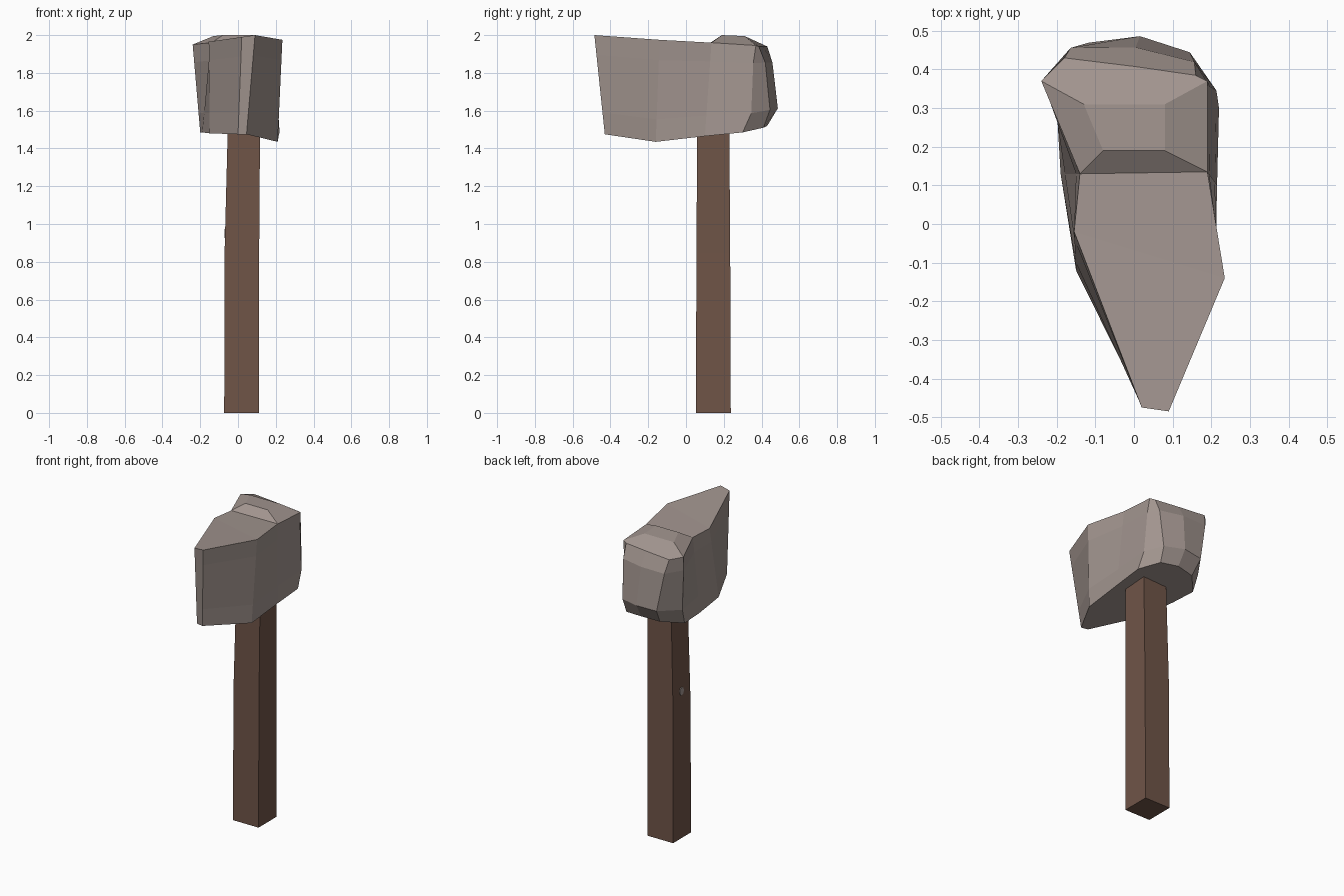
import bpy, bmesh, math
from mathutils import Vector

if "Cube" in bpy.data.objects:
    bpy.data.objects.remove(bpy.data.objects["Cube"])


def material(name, rgb):
    m = bpy.data.materials.new(name)
    m.diffuse_color = (*rgb, 1)
    m.use_nodes = True
    m.node_tree.nodes["Principled BSDF"].inputs["Base Color"].default_value = m.diffuse_color
    return m


STONE = material("warm grey stone", (0.36, 0.30, 0.275))
WOOD = material("brown wood", (0.16, 0.09, 0.064))


def build(name, rings, mat, cap_top=True, extra=None):
    """Loft matching closed rings, close the bottom and (optionally) the top."""
    bm = bmesh.new()
    vs = [[bm.verts.new(p) for p in r] for r in rings]
    n = len(vs[0])
    for a, b in zip(vs, vs[1:]):
        for i in range(n):
            j = (i + 1) % n
            bm.faces.new((a[i], a[j], b[j], b[i]))
    bm.faces.new(vs[0][::-1])
    if cap_top:
        bm.faces.new(vs[-1])
    if extra:
        extra(bm, vs[-1])
    bmesh.ops.recalc_face_normals(bm, faces=bm.faces)
    me = bpy.data.meshes.new(name)
    bm.to_mesh(me)
    bm.free()
    me.materials.append(mat)
    ob = bpy.data.objects.new(name, me)
    bpy.context.collection.objects.link(ob)
    return ob


# Stone head: bottom and top outlines, from the narrow front edge round the right side
bottom = [Vector(p) for p in (
    (0.0, -.42, 1.475), (.045, -.43, 1.475), (.21, -.16, 1.435), (.215, .10, 1.465),
    (.22, .30, 1.485), (.14, .41, 1.51), (.02, .43, 1.52), (-.10, .41, 1.51),
    (-.20, .30, 1.485), (-.19, .13, 1.485), (-.15, -.12, 1.48))]
top = [Vector(p) for p in (
    (.02, -.475, 1.99), (.09, -.485, 2.0), (.235, -.14, 1.975), (.19, .135, 1.96),
    (.19, .37, 1.945), (.16, .385, 1.94), (.0, .408, 1.94), (-.18, .43, 1.94),
    (-.24, .37, 1.95), (-.14, .13, 1.96), (-.155, -.02, 1.965))]


def bulged(t, push):
    """Outline between bottom and top, with the back pushed outwards."""
    ring = [a.lerp(b, t) for a, b in zip(bottom, top)]
    for i, d in push.items():
        ring[i].y += d
    return ring


def raised_pad(bm, t):
    """Top of the head: flat front, raised pad, sloping back."""
    pad = [bm.verts.new(p) for p in
           ((-.08, .19, 2.0), (.08, .19, 2.0), (.08, .31, 1.995), (-.13, .31, 1.995))]
    bm.faces.new((t[0], t[1], t[2], t[10]))
    bm.faces.new((t[10], t[2], t[3], t[9]))
    bm.faces.new(pad)
    bm.faces.new((t[9], t[3], pad[1], pad[0]))
    bm.faces.new((t[3], t[4], pad[2], pad[1]))
    bm.faces.new((t[8], t[9], pad[0], pad[3]))
    bm.faces.new((pad[3], pad[2], t[4], t[5], t[6], t[7], t[8]))


build("stone_head",
      [bottom,
       bulged(.22, {4: .03, 5: .04, 6: .061, 7: .055, 8: .02}),
       bulged(.80, {5: .03, 6: .045, 7: .03}),
       top], STONE, cap_top=False, extra=raised_pad)


# Square wooden handle, leaning slightly to the right near the head
def square(x0, x1, y0, y1, z):
    return [(x0, y0, z), (x1, y0, z), (x1, y1, z), (x0, y1, z)]


build("handle", [square(-.073, .110, .053, .237, 0),
                 square(-.071, .112, .055, .234, .85),
                 square(-.053, .117, .060, .229, 1.55)], WOOD)

# Small stone chip set into the left face of the handle
build("stone_chip",
      [[(x, .145 + .022 * math.cos(k * math.pi / 3), .95 + .027 * math.sin(k * math.pi / 3))
        for k in range(6)] for x in (-.066, -.0725)], STONE)
